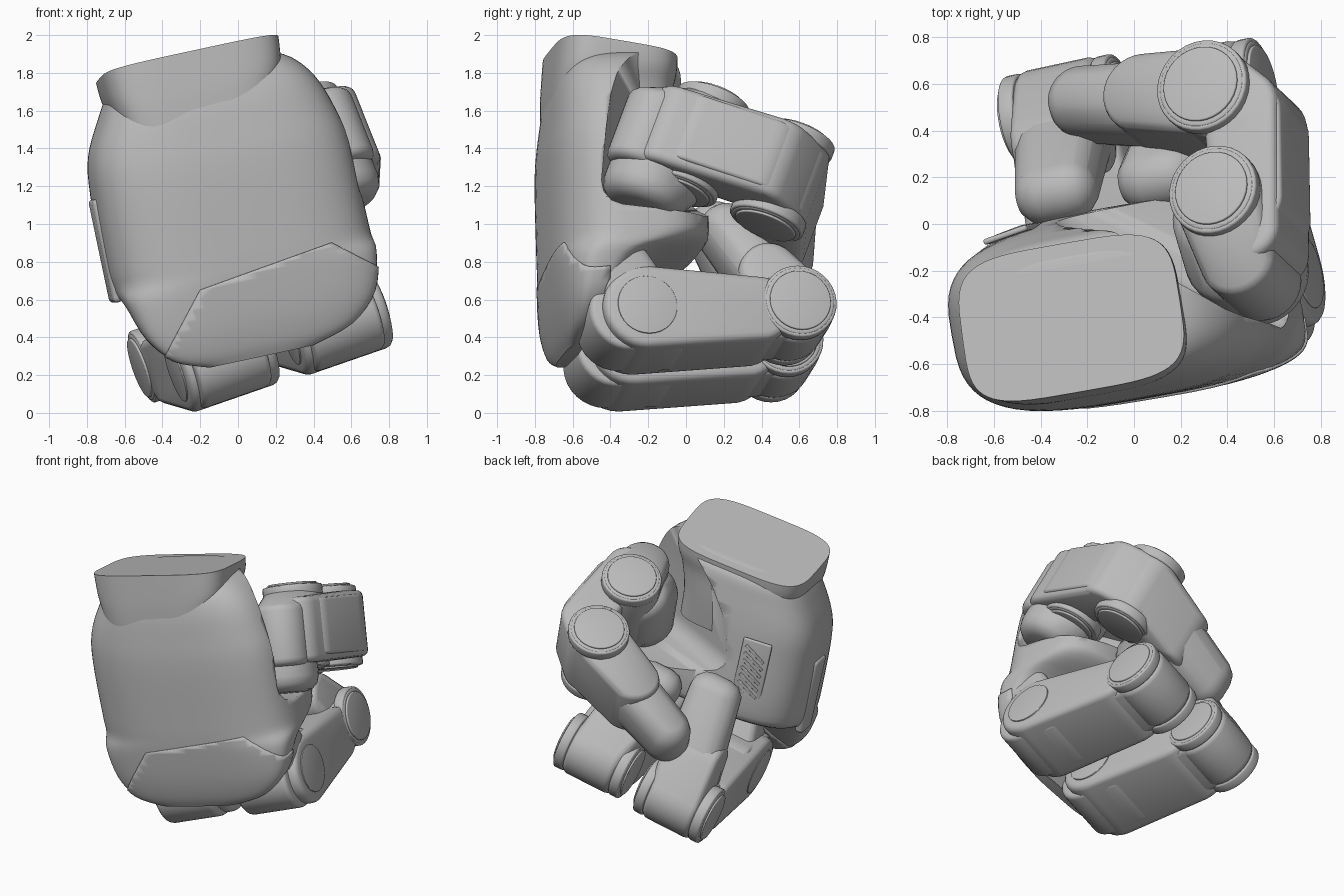
import bpy, bmesh, math
from mathutils import Vector, Matrix

if "Cube" in bpy.data.objects:
    bpy.data.objects.remove(bpy.data.objects["Cube"])

grey = bpy.data.materials.new("plain_grey")
grey.use_nodes = True
colour = (0.5, 0.5, 0.5, 1)
grey.diffuse_color = colour
grey.node_tree.nodes["Principled BSDF"].inputs["Base Color"].default_value = colour

# Hand frame: leaning sideways and turned a little
HAND = Matrix.Rotation(math.radians(10), 4, 'Z') @ Matrix.Rotation(math.radians(-12), 4, 'Y')
FINGER = Vector((0.925, 0.2, 0.32)).normalized()
THUMB = Vector((-0.35, 0.33, 0.88)).normalized()


def finish(name, bm, angle=32):
    bmesh.ops.recalc_face_normals(bm, faces=bm.faces[:])
    mesh = bpy.data.meshes.new(name)
    bm.to_mesh(mesh)
    bm.free()
    ob = bpy.data.objects.new(name, mesh)
    bpy.context.collection.objects.link(ob)
    mesh.materials.append(grey)
    bpy.ops.object.select_all(action='DESELECT')
    ob.select_set(True)
    bpy.context.view_layer.objects.active = ob
    bpy.ops.object.shade_smooth_by_angle(angle=math.radians(angle))
    return ob


def spline(a, b, c, d, t):
    return 0.5 * (2 * b + (c - a) * t + (2 * a - 5 * b + 4 * c - d) * t * t
                  + (3 * b - a - 3 * c + d) * t ** 3)


def loft(sections, power, grow=0.0, count=64, steps=4):
    """Rounded-box rings (height, left, right, front, back) skinned together."""
    bm = bmesh.new()
    s = [sections[0]] + sections + [sections[-1]]
    rows = []
    for i in range(1, len(s) - 2):
        for k in range(steps):
            rows.append([spline(*v, k / steps) for v in zip(*s[i - 1:i + 3])])
    rows.append(sections[-1])
    rings = []
    for w, l, r, f, b in rows:
        ring = []
        for j in range(count):
            a = 2 * math.pi * j / count
            c, n = math.cos(a), math.sin(a)
            u = math.copysign(abs(c) ** (2 / power), c) * ((r - l) / 2 + grow)
            v = math.copysign(abs(n) ** (2 / power), n) * ((b - f) / 2 + grow)
            ring.append(bm.verts.new(HAND @ Vector(((l + r) / 2 + u, (f + b) / 2 + v, w))))
        rings.append(ring)
    for lo, hi in zip(rings, rings[1:]):
        for j in range(count):
            k = (j + 1) % count
            bm.faces.new((lo[j], lo[k], hi[k], hi[j]))
    bm.faces.new(rings[0])
    bm.faces.new(rings[-1])
    return bm


def trim(bm, co, no):
    """Throw away everything beyond a plane."""
    bmesh.ops.bisect_plane(bm, geom=bm.verts[:] + bm.edges[:] + bm.faces[:],
                           plane_co=co, plane_no=no, clear_outer=True)


def link(name, axis, discs, edge=0.04, angle=32):
    """Convex skin round several discs (centre, radius, half width) on one axis."""
    bm = bmesh.new()
    frame = axis.to_track_quat('Z', 'Y').to_matrix()
    for centre, radius, half in discs:
        for side in (-1, 1):
            for k in range(4):
                q = k / 3 * math.pi / 2
                rr = radius - edge * (1 - math.cos(q))
                h = side * (half - edge * (1 - math.sin(q)))
                for j in range(32):
                    a = 2 * math.pi * j / 32
                    p = Vector((rr * math.cos(a), rr * math.sin(a), h))
                    bm.verts.new(Vector(centre) + frame @ p)
    out = bmesh.ops.convex_hull(bm, input=bm.verts[:])
    junk = {g for g in out["geom_interior"] + out["geom_unused"]
            if isinstance(g, bmesh.types.BMVert)}
    bmesh.ops.delete(bm, geom=list(junk), context='VERTS')
    bmesh.ops.dissolve_limit(bm, angle_limit=0.01, verts=bm.verts[:], edges=bm.edges[:])
    return finish(name, bm, angle)


def joint(name, axis, centre, radius, half):
    """Barrel with a raised ring and a flat cap at both ends."""
    link(name + "_barrel", axis, [(centre, radius * 0.94, half)], 0.015)
    for tag, s in (("left", 1), ("right", -1)):
        end = Vector(centre) + axis * s * (half - 0.04)
        link(f"{name}_{tag}_ring", axis, [(end, radius, 0.035)], 0.012)
        link(f"{name}_{tag}_cap", axis, [(end + axis * s * 0.04, radius * 0.82, 0.012)], 0.006)


# Palm shell
palm_rows = [
    (0.29, -0.20, 0.35, -0.66, -0.60), (0.36, -0.38, 0.58, -0.69, -0.56),
    (0.50, -0.50, 0.74, -0.72, -0.46), (0.70, -0.56, 0.81, -0.74, -0.30),
    (0.80, -0.58, 0.82, -0.745, 0.03), (0.92, -0.59, 0.82, -0.745, 0.09),
    (1.30, -0.58, 0.81, -0.74, 0.06), (1.50, -0.55, 0.77, -0.72, 0.04),
    (1.68, -0.46, 0.70, -0.69, 0.01), (1.80, -0.38, 0.60, -0.64, -0.02),
    (1.86, -0.28, 0.48, -0.55, -0.10)]
palm = finish("palm", loft(palm_rows, 3.2), 40)

# Recess in the palm that takes the thumb, growing shallow towards the far side
cutter = link("thumb_recess_cutter", Vector((-0.1, 0.1, 1)).normalized(),
              [((0.55, -0.04, 1.62), 0.37, 0.55), ((-0.15, 0.24, 1.32), 0.3, 0.24)], 0.12)
cutter.hide_render = True
mod = palm.modifiers.new("recess", 'BOOLEAN')
mod.operation, mod.solver, mod.object = 'DIFFERENCE', 'EXACT', cutter
bpy.context.view_layer.objects.active = palm
bpy.ops.object.modifier_apply(modifier=mod.name)
bpy.data.objects.remove(cutter)

# Lower front panel: a thin skin trimmed by slanted planes
bm = loft(palm_rows, 3.2, 0.01)
for co, no in (((-0.2, 0, 0.65), (-0.88, 0, 0.47)), ((-0.2, 0, 0.65), (-0.34, 0, 0.94)),
               ((0.5, 0, 0.9), (0.46, 0, 0.89)), ((0, -0.4, 0), (0, 1, 0))):
    trim(bm, co, no)
bmesh.ops.remove_doubles(bm, verts=bm.verts[:], dist=0.004)
panel = finish("lower_front_panel", bm, 40)
rim = panel.modifiers.new("rim", 'SOLIDIFY')
rim.thickness = 0.02

# Wrist, flush with the front of the palm, its top sloping to the back
bm = loft([(1.3, -0.32, 0.42, -0.69, -0.08), (1.5, -0.37, 0.43, -0.70, -0.06),
           (1.68, -0.40, 0.48, -0.695, -0.05), (1.8, -0.42, 0.53, -0.685, -0.03),
           (1.98, -0.425, 0.55, -0.665, -0.03)], 4.2)
trim(bm, HAND @ Vector((0, -0.6, 1.94)), HAND @ Vector((0, 0.17, 1)))
bmesh.ops.holes_fill(bm, edges=[e for e in bm.edges if e.is_boundary], sides=0)
finish("wrist", bm, 40)


def plate(name, centre, size, lean=0.0, turn=0.0, bevel=0.02):
    """Small rounded slab in the hand frame."""
    bm = bmesh.new()
    m = (HAND @ Matrix.Translation(centre) @ Matrix.Rotation(turn, 4, 'Z')
         @ Matrix.Rotation(lean, 4, 'Y') @ Matrix.Diagonal((*size, 1)))
    bmesh.ops.create_cube(bm, size=1, matrix=m)
    bmesh.ops.bevel(bm, geom=bm.edges[:], offset=bevel, segments=3, affect='EDGES', profile=0.5)
    return finish(name, bm)


# Side pad and slatted vent
plate("side_pad", (-0.57, -0.32, 1.0), (0.06, 0.16, 0.56), bevel=0.025)
plate("vent_frame", (-0.26, 0.05, 1.15), (0.2, 0.025, 0.58), turn=0.16, bevel=0.01)
for i in range(8):
    plate(f"vent_slat_{i + 1}", (-0.26, 0.062, 0.96 + i * 0.055), (0.17, 0.012, 0.022),
          lean=-0.6, turn=0.16, bevel=0.004)

# Two curled fingers
for name, shift, tip in (("left_finger", Vector((0, 0, 0)), Vector((0.11, 0.20, 0.96))),
                         ("right_finger", Vector((-0.6, -0.07, -0.195)), Vector((-0.33, 0.14, 0.97)))):
    knuckle = Vector((0.51, -0.255, 0.49)) + shift
    middle = Vector((0.315, 0.555, 0.515)) + shift
    far = knuckle.lerp(middle, 0.74) - Vector((0, 0, 0.025))
    link(name + "_mount", FINGER, [(knuckle, 0.2, 0.2), (knuckle + Vector((0, -0.12, 0.3)), 0.13, 0.18)])
    link(name + "_lower_link", FINGER, [(knuckle, 0.23, 0.255), (far, 0.18, 0.245)])
    link(name + "_knuckle_cover", FINGER, [(knuckle + Vector((0.01, -0.08, -0.01)), 0.215, 0.2),
                                           (knuckle + Vector((-0.04, 0.14, 0)), 0.225, 0.19)], 0.03)
    for s in (-1, 1):
        link(f"{name}_knuckle_cap_{'left' if s > 0 else 'right'}", FINGER,
             [(knuckle + FINGER * s * 0.255, 0.16, 0.008)], 0.004)
    link(name + "_bridge", FINGER, [(far, 0.17, 0.2), (middle, 0.18, 0.2)])
    joint(name + "_middle_joint", FINGER, middle, 0.2, 0.25)
    link(name + "_upper_link", FINGER, [(middle, 0.205, 0.18), (middle.lerp(tip, 0.4), 0.165, 0.19)])
    link(name + "_tip", FINGER, [(middle.lerp(tip, 0.3), 0.155, 0.205), (tip, 0.135, 0.18)], 0.12)


def on_thumb(x, y, lift=0.0):
    """Point on the thumb's middle plane, raised along z."""
    z = 1.43 - (THUMB.x * (x - 0.45) + THUMB.y * (y - 0.06)) / THUMB.z
    return Vector((x, y, z + lift))


# Thumb
root, elbow = on_thumb(0.43, 0.06), on_thumb(0.38, 0.51)
link("thumb_mount", THUMB, [((0.40, -0.02, 1.36), 0.2, 0.22), ((0.48, -0.17, 1.30), 0.23, 0.24)], 0.1)
link("thumb_base", THUMB, [(root, 0.2, 0.25), (on_thumb(0.5, -0.2, -0.07), 0.17, 0.21)], 0.05)
joint("thumb_root_joint", THUMB, root, 0.2, 0.28)
link("thumb_outer_link", THUMB, [(on_thumb(0.55, -0.08, -0.04), 0.145, 0.22),
                                 (on_thumb(0.52, 0.44), 0.17, 0.22)])
link("thumb_outer_cover", THUMB, [(on_thumb(0.56, 0.05, -0.02), 0.145, 0.19),
                                  (on_thumb(0.53, 0.41), 0.17, 0.19)], 0.02)
link("thumb_end_link", THUMB, [(on_thumb(0.52, 0.44), 0.17, 0.22), (elbow, 0.2, 0.22)])
joint("thumb_elbow_joint", THUMB, elbow, 0.205, 0.27)
thumb_tip = Vector((-0.2, 0.51, 0.79))
link("thumb_upper_link", THUMB, [(elbow, 0.2, 0.21), (elbow.lerp(thumb_tip, 0.5), 0.175, 0.2)])
link("thumb_tip", THUMB, [(elbow.lerp(thumb_tip, 0.4), 0.17, 0.2), (thumb_tip, 0.155, 0.18)], 0.13)
